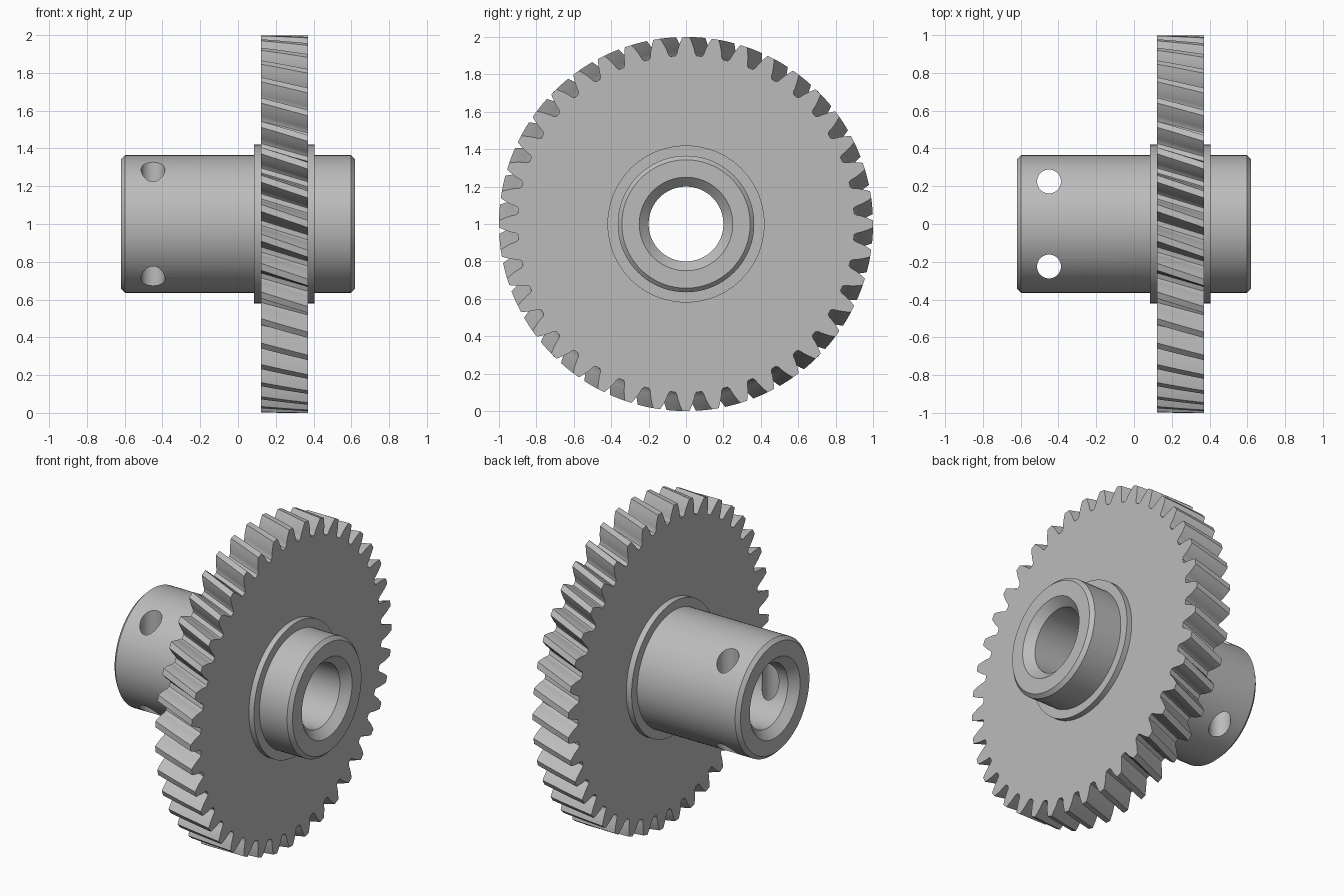
import bpy, bmesh, math

cube = bpy.data.objects.get("Cube")
if cube:
    bpy.data.objects.remove(cube, do_unlink=True)

steel = bpy.data.materials.new("grey steel")
steel.use_nodes = True
GREY = (0.5, 0.5, 0.5, 1)
steel.diffuse_color = GREY
steel.node_tree.nodes["Principled BSDF"].inputs["Base Color"].default_value = GREY

AXIS_Z = 1.0


def ring(bm, x, polar):
    """Loop of vertices around the shaft axis from (radius, angle) pairs."""
    return [bm.verts.new((x, r * math.cos(a), AXIS_Z + r * math.sin(a))) for r, a in polar]


def bridge_closed(bm, loops):
    """Join each loop to the next, the last one back to the first."""
    for a, b in zip(loops, loops[1:] + loops[:1]):
        n = len(a)
        for i in range(n):
            j = (i + 1) % n
            bm.faces.new((a[i], a[j], b[j], b[i]))
    bmesh.ops.recalc_face_normals(bm, faces=bm.faces)


def finish(bm, name):
    mesh = bpy.data.meshes.new(name)
    bm.to_mesh(mesh)
    bm.free()
    obj = bpy.data.objects.new(name, mesh)
    bpy.context.collection.objects.link(obj)
    mesh.materials.append(steel)
    return obj


def activate(obj):
    bpy.ops.object.select_all(action='DESELECT')
    obj.select_set(True)
    bpy.context.view_layer.objects.active = obj


def smooth(obj, degrees):
    activate(obj)
    bpy.ops.object.shade_smooth_by_angle(angle=math.radians(degrees))


# Hub: a turned sleeve with chamfered ends, chamfered bore and a collar
END, R_HUB, R_BORE, R_COLLAR = 0.62, 0.365, 0.2, 0.42
CHAMFER, BORE_CHAMFER = 0.022, 0.05
C0, C1 = 0.085, 0.405
profile = [
    (-END, R_HUB - CHAMFER), (-END + CHAMFER, R_HUB),
    (C0, R_HUB), (C0, R_COLLAR), (C1, R_COLLAR), (C1, R_HUB),
    (END - CHAMFER, R_HUB), (END, R_HUB - CHAMFER),
    (END, R_BORE + BORE_CHAMFER), (END - BORE_CHAMFER, R_BORE),
    (-END + BORE_CHAMFER, R_BORE), (-END, R_BORE + BORE_CHAMFER),
]
SEGS = 96
bm = bmesh.new()
bridge_closed(bm, [ring(bm, x, [(r, math.tau * i / SEGS) for i in range(SEGS)])
                   for x, r in profile])
hub = finish(bm, "hub")

# Two vertical pin holes drilled right through the sleeve, grazing the bore
for side in (-1, 1):
    bpy.ops.mesh.primitive_cylinder_add(vertices=48, radius=0.063, depth=1.2,
                                        location=(-0.45, side * 0.225, AXIS_Z))
    drill = bpy.context.object
    drill.name = "pin_hole_cutter"
    drill.hide_render = True
    drill.data.materials.append(steel)
    cut = hub.modifiers.new("pin hole", 'BOOLEAN')
    cut.object, cut.operation, cut.solver = drill, 'DIFFERENCE', 'EXACT'
    activate(hub)
    bpy.ops.object.modifier_apply(modifier=cut.name)
    bpy.data.objects.remove(drill, do_unlink=True)
smooth(hub, 30)

# Helical gear wheel with involute teeth
TEETH = 40
R_TIP, R_ROOT, R_PITCH = 1.0, 0.9, 0.955
R_BASE = R_PITCH * math.cos(math.radians(21))
G0, G1, TWIST, SLICES = 0.122, 0.37, 0.085, 6


def involute(r):
    a = math.acos(min(1, R_BASE / r))
    return math.tan(a) - a


def half_angle(r):
    return math.pi / (2 * TEETH) + involute(R_PITCH) - involute(r)


# One flank from root fillet to tip, mirrored for the other side
FLANK_STEPS = 6
R_FILLET = R_ROOT + 0.012
flank = [(R_ROOT, half_angle(R_ROOT) + 0.008)]
for k in range(FLANK_STEPS):
    r = R_FILLET + (R_TIP - R_FILLET) * k / (FLANK_STEPS - 1)
    flank.append((r, half_angle(r)))
tooth = [(r, -a) for r, a in flank] + [(r, a) for r, a in reversed(flank)]
outline = [(r, a + math.tau * t / TEETH) for t in range(TEETH) for r, a in tooth]


def turned(f):
    """Outline rotated along the helix; f runs from 0 to 1 across the width."""
    return [(r, a + TWIST * (f - 1)) for r, a in outline]


bm = bmesh.new()
loops = [ring(bm, G0 + (G1 - G0) * s / SLICES, turned(s / SLICES)) for s in range(SLICES + 1)]
# Plain rings close the web just inside the collar
for x, f in ((G1, 1), (G0, 0)):
    rim = [(R_ROOT - 0.01, a) for r, a in turned(f)]
    bore = [(R_COLLAR - 0.01, a) for r, a in rim]
    pair = [ring(bm, x, rim), ring(bm, x, bore)]
    loops += pair if f else pair[::-1]
bridge_closed(bm, loops)
smooth(finish(bm, "helical_gear"), 25)
